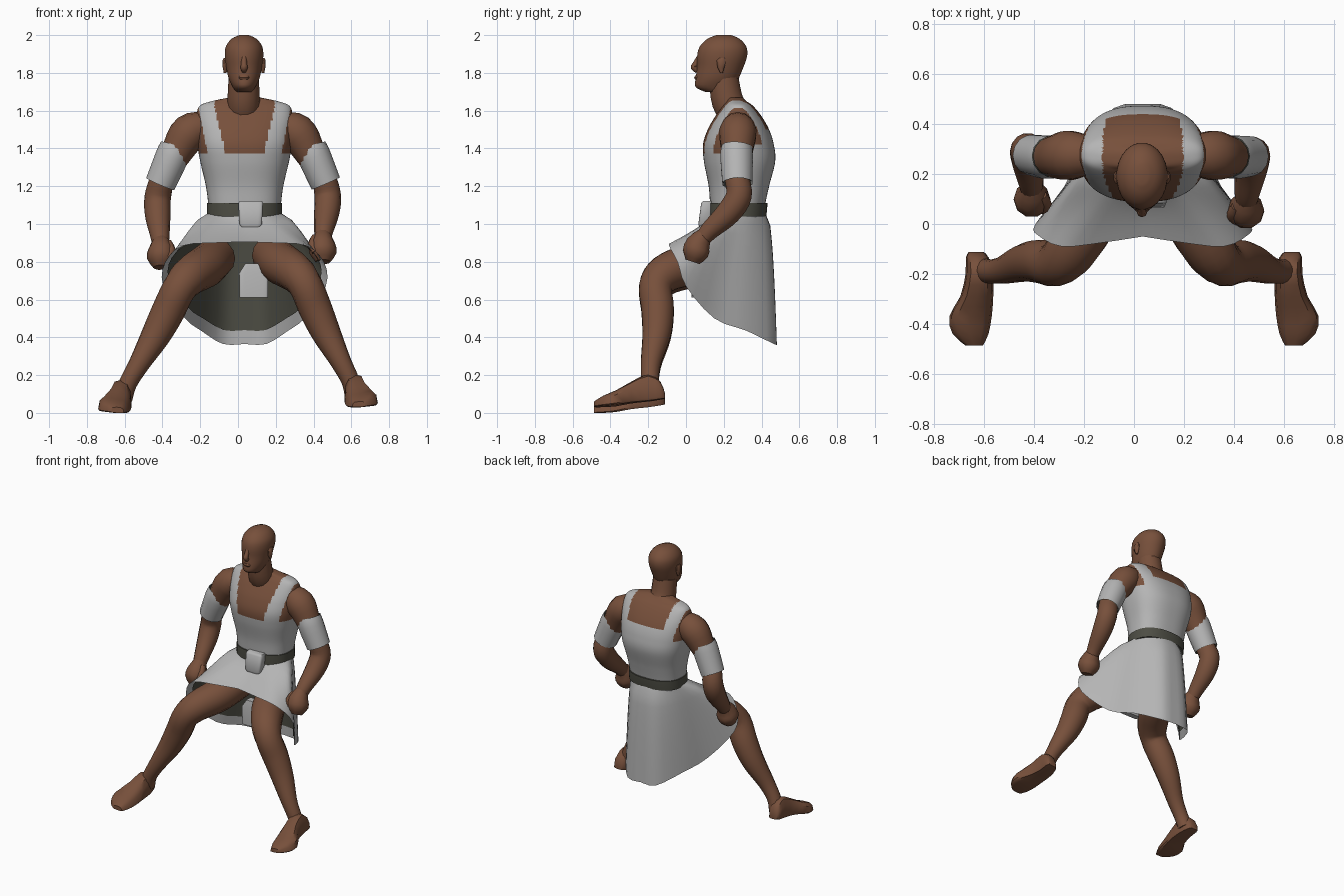
import bpy, bmesh, math
from mathutils import Vector


def material(name, rgb):
    m = bpy.data.materials.new(name)
    m.diffuse_color = (*rgb, 1)
    return m


SKIN = material("brown skin", (0.185, 0.08, 0.044))
CLOTH = material("light grey cloth", (0.46, 0.46, 0.46))
DARK = material("dark olive leather", (0.075, 0.075, 0.058))


def smooth(keys, n):
    """Catmull-Rom through tuples, n steps per span."""
    out = []
    for i in range(len(keys) - 1):
        p0, p1, p2 = keys[max(i - 1, 0)], keys[i], keys[i + 1]
        p3 = keys[min(i + 2, len(keys) - 1)]
        for k in range(n):
            t = k / n
            out.append(tuple(
                0.5 * (2 * b + (c - a) * t + (2 * a - 5 * b + 4 * c - d) * t * t
                       + (3 * b - a - 3 * c + d) * t ** 3)
                for a, b, c, d in zip(p0, p1, p2, p3)))
    return out + [tuple(keys[-1])]


def loft(name, rings, mats, caps=True, rule=None, angle=50):
    bm = bmesh.new()
    vs = [[bm.verts.new(p) for p in r] for r in rings]
    n = len(vs[0])
    for a, b in zip(vs, vs[1:]):
        for i in range(n):
            j = (i + 1) % n
            bm.faces.new((a[i], a[j], b[j], b[i]))
    if caps:
        bm.faces.new(vs[0])
        bm.faces.new(vs[-1])
    bmesh.ops.recalc_face_normals(bm, faces=bm.faces)
    if rule:
        for f in bm.faces:
            f.material_index = rule(f.calc_center_median())
    me = bpy.data.meshes.new(name)
    bm.to_mesh(me)
    bm.free()
    for m in mats:
        me.materials.append(m)
    ob = bpy.data.objects.new(name, me)
    bpy.context.collection.objects.link(ob)
    bpy.ops.object.select_all(action='DESELECT')
    ob.select_set(True)
    bpy.context.view_layer.objects.active = ob
    bpy.ops.object.shade_smooth_by_angle(angle=math.radians(angle))
    return ob


def tube(name, keys, mat, sides=14, n=4, caps=True):
    """Round limb through (x, y, z, radius) points."""
    pts = smooth(keys, n)
    rings = []
    for i, p in enumerate(pts):
        t = (Vector(pts[min(i + 1, len(pts) - 1)][:3]) - Vector(pts[max(i - 1, 0)][:3])).normalized()
        u = Vector((1, 0, 0))
        u = (u - t * u.dot(t)).normalized()
        v = t.cross(u)
        rings.append([Vector(p[:3]) + p[3] * (u * math.cos(a) + v * math.sin(a))
                      for a in (2 * math.pi * k / sides for k in range(sides))])
    return loft(name, rings, [mat], caps)


def spow(c, e):
    return math.copysign(abs(c) ** e, c)


def stack(name, cx, keys, mats, sides=24, n=4, e=1.0, rule=None, caps=True):
    """Horizontal oval sections given as (z, y front, y back, half width)."""
    rings = [[(cx + w * spow(math.sin(a), e), (f + b) / 2 - (b - f) / 2 * spow(math.cos(a), e), z)
              for a in (2 * math.pi * (k + 0.5) / sides for k in range(sides))]
             for z, f, b, w in smooth(keys, n)]
    return loft(name, rings, mats, caps, rule)


CX = 0.035


# torso: sleeveless tunic with square neckline and arm holes showing skin
def tunic_rule(c):
    dx, z, front = abs(c.x - CX), c.z, c.y < 0.27
    k = min(1, max(0, (z - 1.37) / 0.25))
    if z > 1.37 and front and dx < 0.10 + 0.06 * k:
        return 1
    if z > 1.50 and not front and dx < 0.13 + 0.03 * k:
        return 1
    if z > (1.37 if front else 1.42) and dx > 0.195 + 0.05 * k:
        return 1
    return 0


stack("tunic_torso", CX, [
    (0.95, 0.15, 0.40, 0.18), (1.08, 0.13, 0.415, 0.19), (1.2, 0.12, 0.44, 0.205),
    (1.33, 0.095, 0.472, 0.235), (1.42, 0.09, 0.465, 0.25), (1.50, 0.115, 0.44, 0.255),
    (1.57, 0.155, 0.40, 0.255), (1.625, 0.195, 0.355, 0.238), (1.65, 0.215, 0.32, 0.175),
    (1.67, 0.22, 0.30, 0.08)], [CLOTH, SKIN], sides=112, n=9, e=0.8, rule=tunic_rule)

# belt and the tab hanging over it
stack("belt", CX, [(1.04, 0.118, 0.425, 0.2), (1.075, 0.117, 0.43, 0.2),
                   (1.11, 0.117, 0.432, 0.2)], [DARK], sides=32, n=1, e=0.85)
stack("belt_tab", 0.067, [(0.985, 0.07, 0.12, 0.05), (1.0, 0.065, 0.13, 0.06),
                          (1.11, 0.08, 0.14, 0.065), (1.122, 0.09, 0.14, 0.06)],
      [CLOTH], sides=16, n=1, e=0.3)
stack("loincloth_flap", 0.083, [(0.61, 0.03, 0.07, 0.075), (0.74, 0.03, 0.08, 0.077),
                                (0.79, 0.04, 0.09, 0.045)], [CLOTH], sides=16, n=1, e=0.3)

# skirt: waist oval spread to a hem that rises over the thighs and drops behind
# hem points: waist angle, x, y, z, flare exponent
HEM = [(0, 0.035, -0.05, 0.905, 1.7), (20, 0.2, -0.075, 0.90, 1.5), (40, 0.36, -0.09, 0.885, 1.2),
       (65, 0.455, -0.045, 0.80, 0.8), (85, 0.465, 0.0, 0.67, 0.6), (110, 0.35, 0.15, 0.50, 0.5),
       (135, 0.265, 0.32, 0.435, 0.43), (160, 0.15, 0.465, 0.365, 0.38), (180, 0.035, 0.48, 0.365, 0.36)]
half = smooth(HEM, 3)
hem = half + [(360 - a, 2 * CX - x, y, z, p) for a, x, y, z, p in half[-2:0:-1]]


def skirt(name, mat, t_end, scale, drop):
    rings = []
    for k in range(11):
        t = t_end * k / 10
        ring = []
        for a, x, y, z, p in hem:
            wx = CX + 0.19 * math.sin(math.radians(a))
            wy = 0.275 - 0.145 * math.cos(math.radians(a))
            s = t ** p
            px, py = wx + (x - wx) * s, wy + (y - wy) * s
            ring.append((CX + (px - CX) * scale, 0.27 + (py - 0.27) * scale,
                         1.06 + (z - 1.06) * t - drop))
        rings.append(ring)
    loft(name, rings, [mat], caps=False)


skirt("skirt", CLOTH, 1.0, 1.0, 0)
skirt("skirt_lining", DARK, 0.88, 0.975, 0.01)

# neck, head, nose and lips
tube("neck", [(0.03, 0.27, 1.56, 0.085), (0.03, 0.22, 1.65, 0.086), (0.03, 0.2, 1.77, 0.08)], SKIN)
stack("head", 0.032, [
    (1.70, 0.10, 0.25, 0.045), (1.725, 0.05, 0.255, 0.06), (1.77, 0.05, 0.28, 0.082),
    (1.83, 0.058, 0.305, 0.095), (1.89, 0.058, 0.325, 0.103), (1.94, 0.072, 0.32, 0.097),
    (1.98, 0.112, 0.285, 0.067), (2.0, 0.16, 0.24, 0.025)], [SKIN], n=3)
tube("nose", [(0.032, 0.078, 1.895, 0.014), (0.032, 0.05, 1.845, 0.016), (0.032, 0.045, 1.83, 0.02),
              (0.032, 0.062, 1.81, 0.014)], SKIN, sides=8, n=2)
stack("lips", 0.032, [(1.765, 0.047, 0.08, 0.025), (1.775, 0.042, 0.08, 0.03),
                      (1.785, 0.047, 0.08, 0.025)], [SKIN], sides=10, n=1)

for side, s in (("right", 1), ("left", -1)):
    # ears
    stack(side + "_ear", 0.032 + s * 0.1, [
        (1.80, 0.18, 0.195, 0.008), (1.83, 0.165, 0.205, 0.014),
        (1.865, 0.16, 0.215, 0.016), (1.88, 0.175, 0.205, 0.008)], [SKIN], sides=8, n=1)

    # the two sides differ slightly: the left forearm sits lower, the stance is uneven
    def arm(keys):
        if s > 0:
            return keys
        out = []
        for x, y, z, r in keys:
            k = min(1, max(0, (1.25 - z) / 0.3))
            out.append((0.055 - x - 0.015 * k, y + 0.045 * k, z - 0.03 * k, r))
        return out

    def leg(keys):
        return keys if s > 0 else [(0.06 * z / 0.85 - x, y, z - 0.015, r) for x, y, z, r in keys]

    # arm, armband with dark lining, fist and thumb
    tube(side + "_arm", arm([
        (0.21, 0.275, 1.52, 0.07), (0.31, 0.275, 1.485, 0.1), (0.385, 0.27, 1.37, 0.082),
        (0.45, 0.27, 1.25, 0.067), (0.475, 0.28, 1.15, 0.07), (0.47, 0.225, 1.06, 0.067),
        (0.455, 0.13, 0.97, 0.052), (0.45, 0.095, 0.93, 0.045)]), SKIN)
    band = [(0.385, 0.27, 1.41, 0.082), (0.405, 0.268, 1.355, 0.088), (0.465, 0.272, 1.215, 0.081)]
    tube(side + "_armband", arm(band), CLOTH, n=3, caps=False)
    tube(side + "_armband_lining", arm([(x, y, z, r - 0.005) for x, y, z, r in band]), DARK,
         n=3, caps=False)
    tube(side + "_fist", arm([
        (0.45, 0.10, 0.945, 0.042), (0.447, 0.065, 0.895, 0.068), (0.45, 0.05, 0.845, 0.072),
        (0.45, 0.035, 0.80, 0.04)]), SKIN, sides=10, n=2)
    tube(side + "_thumb", arm([
        (0.41, 0.07, 0.93, 0.022), (0.395, 0.035, 0.89, 0.026), (0.41, 0.01, 0.85, 0.018)]),
        SKIN, sides=8, n=2)

    # leg
    tube(side + "_leg", leg([
        (0.175, 0.20, 0.84, 0.105), (0.228, 0.03, 0.79, 0.112), (0.305, -0.105, 0.74, 0.103),
        (0.36, -0.16, 0.67, 0.09), (0.41, -0.15, 0.55, 0.088), (0.468, -0.155, 0.42, 0.077),
        (0.545, -0.185, 0.27, 0.055), (0.595, -0.19, 0.17, 0.048), (0.615, -0.18, 0.09, 0.05)]), SKIN)

    # foot: upright sections from heel to toe (y, x, half width, sole z, top z)
    rings = []
    for y, x, w, zb, zt in smooth([
            (-0.112, 0.632, 0.03, 0.06, 0.09), (-0.135, 0.628, 0.046, 0.055, 0.15),
            (-0.20, 0.62, 0.055, 0.045, 0.19), (-0.29, 0.63, 0.066, 0.035, 0.15),
            (-0.37, 0.655, 0.085, 0.02, 0.105), (-0.44, 0.655, 0.072, 0.015, 0.075),
            (-0.487, 0.64, 0.035, 0.015, 0.045)], 2):
        dz = 0.015 * s
        ring = []
        for k in range(12):
            a = 2 * math.pi * k / 12
            px = w * spow(math.cos(a), 0.7)
            h = spow(math.sin(a), 0.8)
            pz = zb if h < -0.1 else zb + (zt - zb) * (h + 0.1) / 1.1
            ring.append((s * (x + px), y, pz + dz + 0.12 * max(0, px)))
        rings.append(ring)
    loft(side + "_foot", rings, [SKIN], angle=40)
